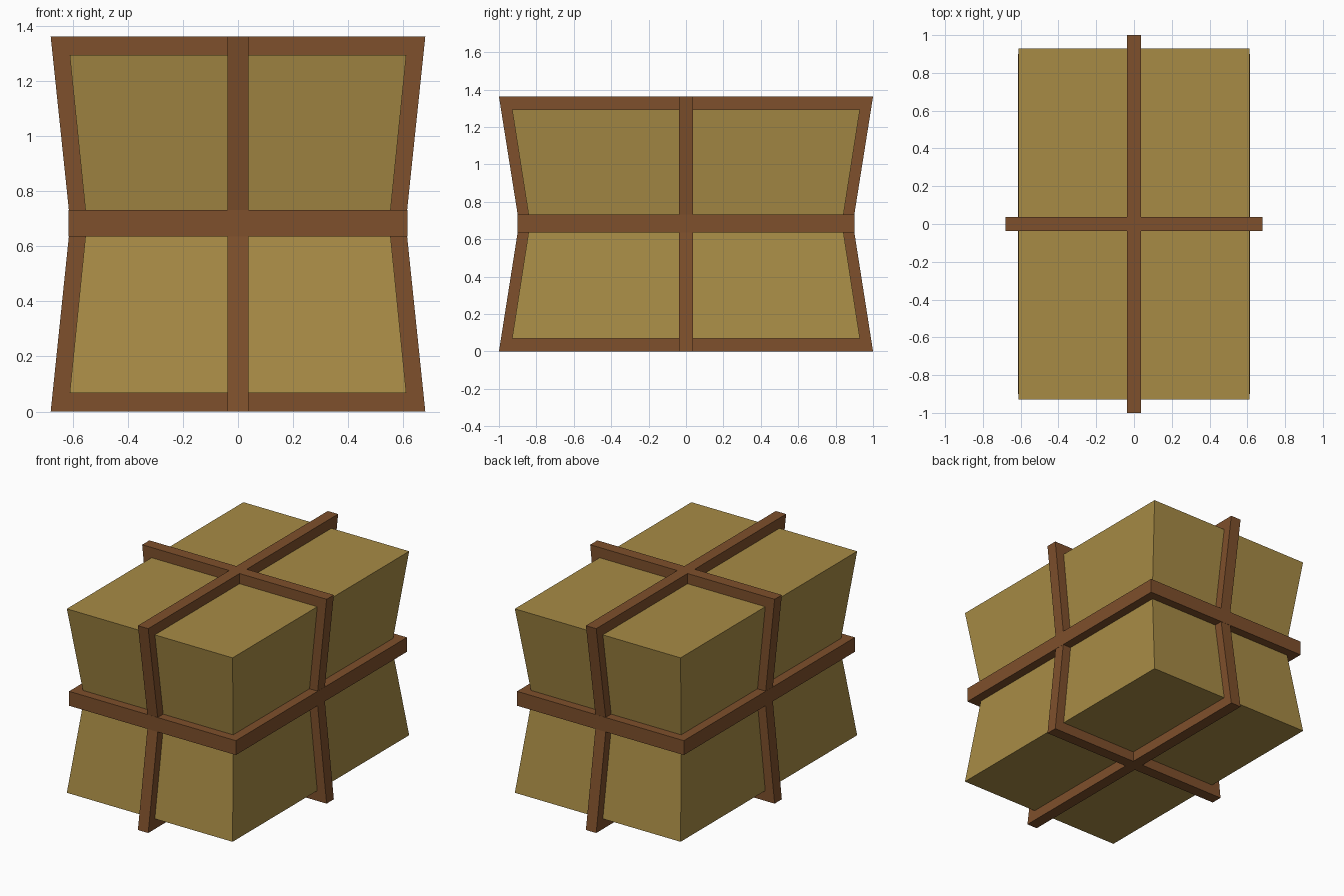
import bpy, bmesh
from mathutils import Vector

if "Cube" in bpy.data.objects:
    bpy.data.objects.remove(bpy.data.objects["Cube"])

H = 1.362            # total height
Z0, Z1 = 0.636, 0.732  # waist band edges
HALF = 0.038         # half strap width


def material(name, color):
    m = bpy.data.materials.new(name)
    m.diffuse_color = color
    m.use_nodes = True
    m.node_tree.nodes["Principled BSDF"].inputs["Base Color"].default_value = m.diffuse_color
    return m


paper = material("ochre", (0.39, 0.26, 0.06, 1))
strap = material("brown", (0.21, 0.08, 0.025, 1))


def finish(bm, name, mat):
    bmesh.ops.recalc_face_normals(bm, faces=bm.faces)
    me = bpy.data.meshes.new(name)
    bm.to_mesh(me)
    bm.free()
    me.materials.append(mat)
    ob = bpy.data.objects.new(name, me)
    bpy.context.collection.objects.link(ob)


def skin(bm, rings, closed):
    # joins successive vertex loops with quads
    loops = [[bm.verts.new(p) for p in r] for r in rings]
    n = len(loops[0])
    pairs = list(zip(loops, loops[1:]))
    if closed:
        pairs.append((loops[-1], loops[0]))
    else:
        bm.faces.new(loops[0])
        bm.faces.new(loops[-1])
    for a, b in pairs:
        for i in range(n):
            j = (i + 1) % n
            bm.faces.new((a[i], a[j], b[j], b[i]))


def frame(name, outer, inner, lo, hi, place):
    # closed strap: rectangular section between an outer and inner outline
    bm = bmesh.new()
    skin(bm, [[place(u, v, w) for u, v in loop] for loop, w in
              ((outer, lo), (outer, hi), (inner, hi), (inner, lo))], True)
    finish(bm, name, strap)


def hourglass(end, waist, low, high):
    right = [(end, low), (waist, Z0), (waist, Z1), (end, high)]
    return right + [(-u, v) for u, v in reversed(right)]


def rect(x, y):
    return [(-x, -y), (x, -y), (x, y), (-x, y)]


# Pinched bundle body
bm = bmesh.new()
skin(bm, [[Vector((x, y, z)) for x, y in rect(*s)] for s, z in (
    ((0.611, 0.930), 0.068), ((0.554, 0.842), Z0),
    ((0.554, 0.842), Z1), ((0.611, 0.930), H - 0.068))] , False)
finish(bm, "bundle_body", paper)

# Vertical straps around the width and the length
for name, e, w, ie, iw, place in (
        ("cross_strap", 0.68, 0.614, 0.609, 0.552, lambda u, v, t: (u, t, v)),
        ("long_strap", 1.0, 0.9, 0.928, 0.84, lambda u, v, t: (t, u, v))):
    frame(name, hourglass(e, w, 0, H), hourglass(ie, iw, 0.07, H - 0.07),
          -HALF, HALF, place)

# Horizontal strap at the waist
frame("waist_strap", rect(0.615, 0.901), rect(0.552, 0.84), Z0, Z1,
      lambda u, v, t: (u, v, t))
